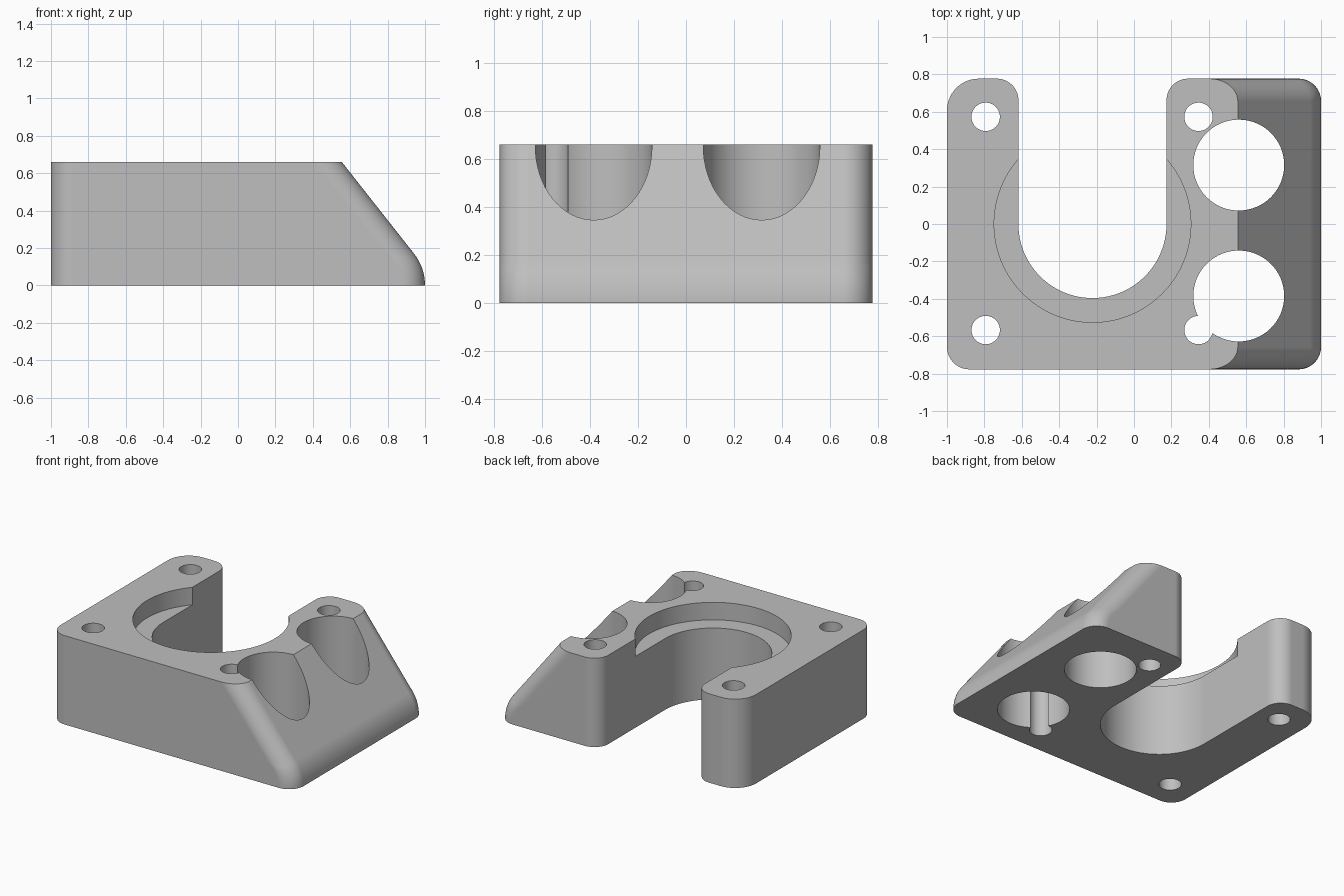
import bpy, bmesh
from math import sin, cos, pi, atan2

old = bpy.data.objects.get("Cube")
if old:
    bpy.data.objects.remove(old, do_unlink=True)

HEIGHT, HALF_Y = 0.66, 0.777
SLOT_X, SLOT_R = -0.222, 0.396
FILLET = 0.12
TILT = atan2(0.385, 0.49)   # lean of the sloped end from vertical

grey = bpy.data.materials.new("plain grey")
grey.use_nodes = True
grey.diffuse_color = (0.52, 0.52, 0.52, 1)
grey.node_tree.nodes["Principled BSDF"].inputs["Base Color"].default_value = (0.52, 0.52, 0.52, 1)


def arc(cx, cy, rx, ry, start, end, steps=14):
    """Points on an elliptical arc, angles in quarter turns."""
    angles = [(start + (end - start) * i / steps) * pi / 2 for i in range(steps + 1)]
    return [(cx + rx * cos(a), cy + ry * sin(a)) for a in angles]


def outline(end_x, corner_x):
    """Horizontal section: a block with a U slot open to the back."""
    r, mouth, left = FILLET, 0.115, 0.17
    y = HALF_Y
    a, b = SLOT_X - SLOT_R, SLOT_X + SLOT_R
    return (arc(-1 + r, -y + r, r, r, 2, 3)
            + arc(end_x - corner_x, -y + r, corner_x, r, 3, 4)
            + arc(end_x - corner_x, y - r, corner_x, r, 0, 1)
            + arc(b + mouth, y - mouth, mouth, mouth, 1, 2)
            + arc(SLOT_X, 0, SLOT_R, SLOT_R, 0, -2, 56)
            + arc(a - mouth, y - mouth, mouth, mouth, 0, 1)
            + arc(-1 + left, y - left, left, left, 1, 2))


# Body: sections stacked up the rounded toe and then the slope
toe_r = 0.17 / sin(TILT)
levels = []
for i in range(11):
    t = TILT * i / 10
    levels.append((1 - toe_r * (1 - cos(t)), toe_r * sin(t), FILLET / cos(t)))
levels.append((0.555, HEIGHT, FILLET / cos(TILT)))

bm = bmesh.new()
rings = [[bm.verts.new((x, y, z)) for x, y in outline(end, corner)]
         for end, z, corner in levels]
count = len(rings[0])
for low, high in zip(rings, rings[1:]):
    for i in range(count):
        j = (i + 1) % count
        bm.faces.new((low[i], low[j], high[j], high[i]))
bm.faces.new(rings[0][::-1])
bm.faces.new(rings[-1])
bmesh.ops.recalc_face_normals(bm, faces=bm.faces)
mesh = bpy.data.meshes.new("mount_block")
bm.to_mesh(mesh)
bm.free()
body = bpy.data.objects.new("mount_block", mesh)
bpy.context.collection.objects.link(body)
mesh.materials.append(grey)


def drill(name, x, y, radius, bottom=-0.2, sides=64):
    """Cut a vertical round hole from the given depth out through the top."""
    top = HEIGHT + 0.2
    bpy.ops.mesh.primitive_cylinder_add(vertices=sides, radius=radius, depth=top - bottom,
                                        location=(x, y, (top + bottom) / 2))
    cutter = bpy.context.object
    cutter.name = name
    cutter.hide_render = True
    cutter.data.materials.append(grey)
    bpy.ops.object.select_all(action='DESELECT')
    bpy.context.view_layer.objects.active = body
    body.select_set(True)
    cut = body.modifiers.new(name, 'BOOLEAN')
    cut.operation, cut.solver, cut.object = 'DIFFERENCE', 'EXACT', cutter
    bpy.ops.object.modifier_apply(modifier=cut.name)
    bpy.data.objects.remove(cutter, do_unlink=True)


# Stepped recess round the slot, two large bores, four screw holes
drill("recess", SLOT_X, 0, 0.526, bottom=0.53, sides=96)
for y in (0.315, -0.385):
    drill("large_bore", 0.56, y, 0.243)
for x in (-0.793, 0.345):
    for y in (0.573, -0.567):
        drill("screw_hole", x, y, 0.076, sides=40)

# Smooth curves with crisp edges and flat planes
bpy.ops.object.shade_smooth_by_angle(angle=0.5)
weighted = body.modifiers.new("flat_planes", 'WEIGHTED_NORMAL')
weighted.keep_sharp = True
